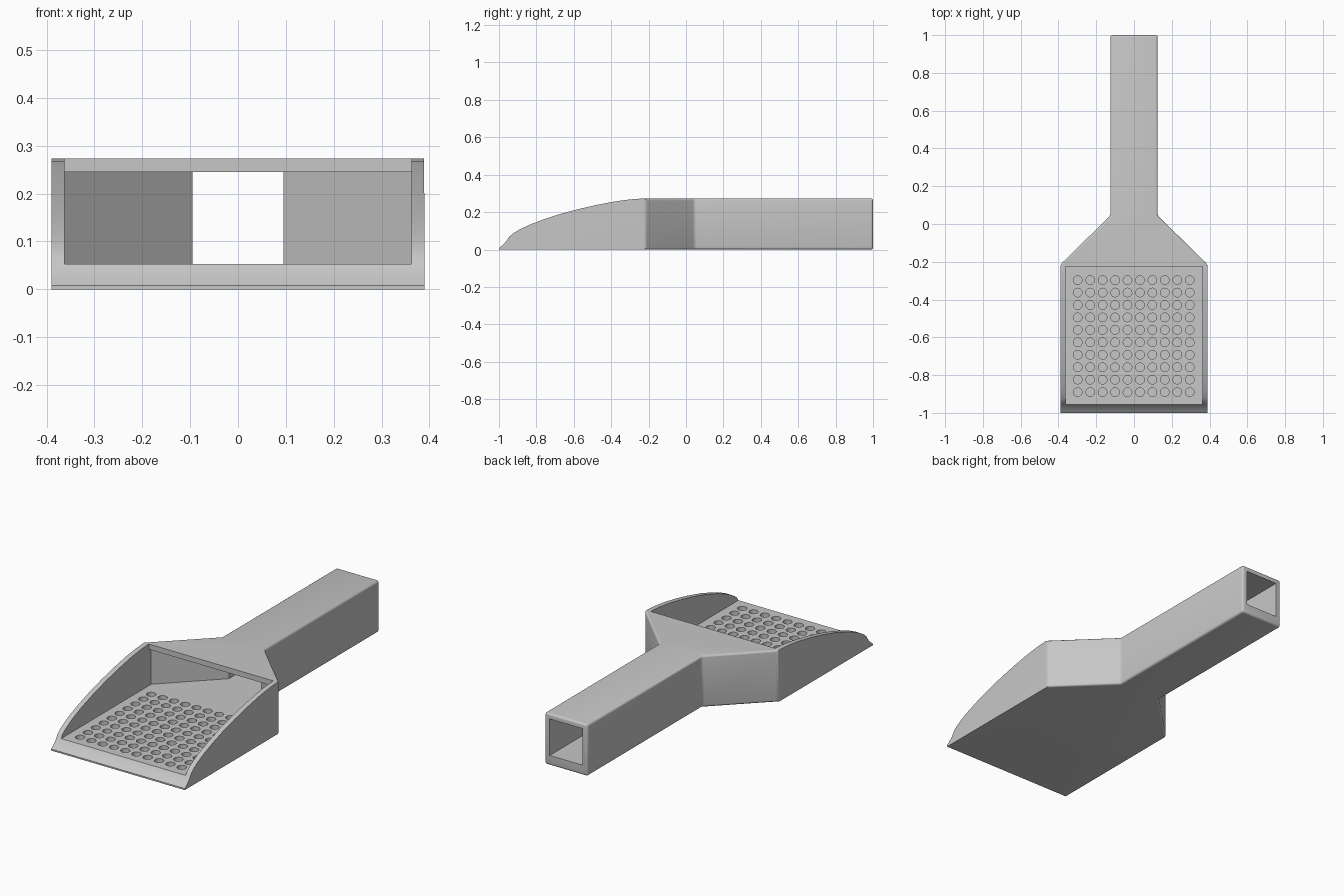
import bpy, bmesh, math
from mathutils import Matrix

cube = bpy.data.objects.get("Cube")
if cube:
    bpy.data.objects.remove(cube, do_unlink=True)

grey = bpy.data.materials.new("plain_grey")
grey.use_nodes = True
colour = (0.57, 0.57, 0.57, 1)
grey.diffuse_color = colour
grey.node_tree.nodes["Principled BSDF"].inputs["Base Color"].default_value = colour


def add_object(name, bm):
    bmesh.ops.recalc_face_normals(bm, faces=bm.faces)
    mesh = bpy.data.meshes.new(name)
    bm.to_mesh(mesh)
    bm.free()
    obj = bpy.data.objects.new(name, mesh)
    bpy.context.collection.objects.link(obj)
    mesh.materials.append(grey)
    return obj


def prism(points, direction):
    """Closed prism: a polygon swept along a direction."""
    bm = bmesh.new()
    face = bm.faces.new([bm.verts.new(p) for p in points])
    swept = bmesh.ops.extrude_face_region(bm, geom=[face], use_keep_orig=True)
    verts = [g for g in swept["geom"] if isinstance(g, bmesh.types.BMVert)]
    bmesh.ops.translate(bm, verts=verts, vec=direction)
    return bm


def mirrored(half, z):
    """Symmetric plan outline from its +x half."""
    return [(x, y, z) for x, y in half] + [(-x, y, z) for x, y in reversed(half)]


def cut(target, cutter):
    cutter.hide_render = True
    mod = target.modifiers.new("cut", "BOOLEAN")
    mod.operation = "DIFFERENCE"
    mod.solver = "EXACT"
    mod.object = cutter
    bpy.context.view_layer.objects.active = target
    bpy.ops.object.modifier_apply(modifier=mod.name)
    bpy.data.objects.remove(cutter, do_unlink=True)


HEIGHT, FLOOR, CEILING, ROOF_FRONT = 0.273, 0.053, 0.245, -0.225

# Outer body: broad pan, tapered neck and square handle
outline = [(0.39, -1.1), (0.39, -0.215), (0.125, 0.045), (0.125, 1)]
bm = prism(mirrored(outline, 0), (0, 0, HEIGHT))
soft = [e for e in bm.edges if (e.verts[0].co.y + e.verts[1].co.y) / 2 > -0.3]
bmesh.ops.bevel(bm, geom=soft, offset=0.012, segments=4, profile=0.5,
                affect="EDGES", clamp_overlap=True)
scoop = add_object("scoop", bm)

# Swept side profile with the flared front lip
curve = [(-1, 0.008), (-0.985, 0.02), (-0.968, 0.036), (-0.955, 0.053),
         (-0.945, 0.069), (-0.925, 0.086), (-0.89, 0.107), (-0.84, 0.131),
         (-0.77, 0.158), (-0.68, 0.188), (-0.58, 0.215), (-0.48, 0.238),
         (-0.38, 0.257), (-0.3, 0.268), (ROOF_FRONT, 0.2735)]
profile = [(-1.3, -0.2), (-1, -0.2)] + curve + [(ROOF_FRONT, 0.5), (-1.3, 0.5)]
cut(scoop, add_object("profile_cutter",
                      prism([(-0.6, y, z) for y, z in profile], (1.2, 0, 0))))

# Hollow running through pan, neck and handle
hollow = [(0.363, -1.2), (0.363, -0.205), (0.095, 0.06), (0.095, 1.2)]
cut(scoop, add_object("hollow_cutter",
                      prism(mirrored(hollow, FLOOR), (0, 0, CEILING - FLOOR))))

# Open top over the pan
opening = [(0.363, -1.2), (0.363, ROOF_FRONT)]
cut(scoop, add_object("opening_cutter",
                      prism(mirrored(opening, 0.06), (0, 0, 0.5))))

# Grid of blind round holes in the pan floor
bm = bmesh.new()
for i in range(10):
    for j in range(10):
        place = Matrix.Translation((-0.298 + 0.0659 * i, -0.297 - 0.0659 * j, FLOOR))
        bmesh.ops.create_cone(bm, cap_ends=True, segments=24, radius1=0.023,
                              radius2=0.023, depth=0.052, matrix=place)
cut(scoop, add_object("hole_cutter", bm))

# Smooth shading with crisp corners
bpy.ops.object.select_all(action="DESELECT")
scoop.select_set(True)
bpy.context.view_layer.objects.active = scoop
bpy.ops.object.shade_smooth_by_angle(angle=math.radians(30))
